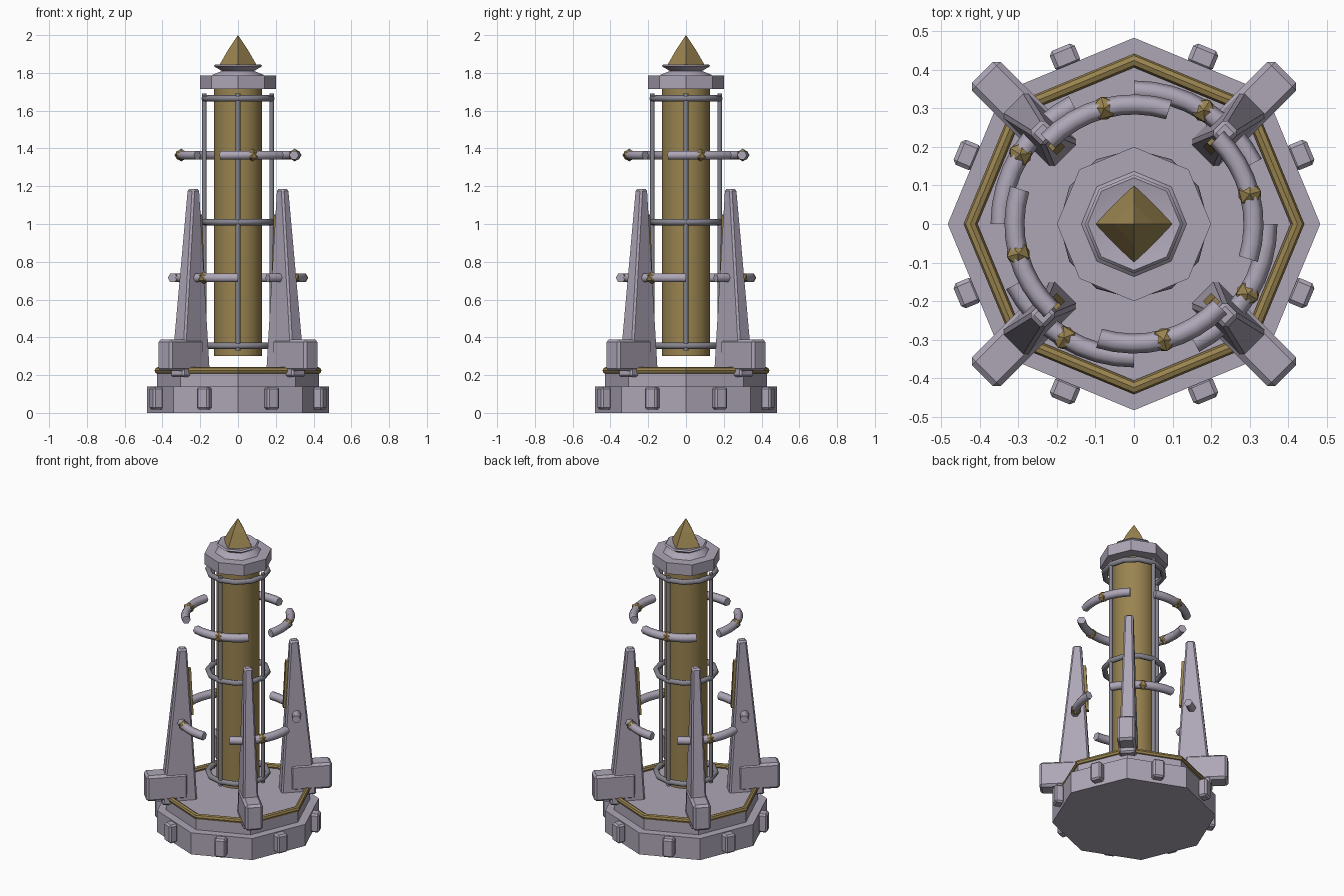
import bpy, bmesh
from math import pi, cos, sin, radians
from mathutils import Matrix

if "Cube" in bpy.data.objects:
    bpy.data.objects.remove(bpy.data.objects["Cube"])


def material(name, color):
    m = bpy.data.materials.new(name)
    m.diffuse_color = (*color, 1)
    m.use_nodes = True
    m.node_tree.nodes["Principled BSDF"].inputs["Base Color"].default_value = m.diffuse_color
    return m


GOLD = material("old_gold", (0.32, 0.23, 0.08))
STONE = material("pale_stone", (0.42, 0.38, 0.47))
STEEL = material("dark_steel", (0.24, 0.23, 0.27))


def finish(name, bm, mat, smooth=None, bevel=0):
    if bevel:
        bmesh.ops.bevel(bm, geom=bm.edges[:], offset=bevel, segments=1, affect='EDGES')
    bmesh.ops.recalc_face_normals(bm, faces=bm.faces[:])
    mesh = bpy.data.meshes.new(name)
    bm.to_mesh(mesh)
    bm.free()
    ob = bpy.data.objects.new(name, mesh)
    bpy.context.collection.objects.link(ob)
    mesh.materials.append(mat)
    if smooth:
        bpy.ops.object.select_all(action='DESELECT')
        bpy.context.view_layer.objects.active = ob
        ob.select_set(True)
        bpy.ops.object.shade_smooth_by_angle(angle=radians(smooth))
    return ob


def lathe(name, profile, n, mat, start=0, span=360, loop=False, smooth=None):
    """Turn an (r, z) profile about z; loop closes the profile, a part span gets end caps."""
    bm = bmesh.new()
    full = span == 360
    rings = []
    for i in range(n if full else n + 1):
        a = radians(start + span * i / n)
        rings.append([bm.verts.new((r * cos(a), r * sin(a), z)) for r, z in profile])
    m = len(profile)
    for i in range(n):
        a, b = rings[i], rings[(i + 1) % len(rings)]
        for j in range(m if loop else m - 1):
            k = (j + 1) % m
            bm.faces.new((a[j], b[j], b[k], a[k]))
    if not full:
        bm.faces.new(rings[0])
        bm.faces.new(rings[-1])
    elif not loop:
        for j in (0, m - 1):
            if profile[j][0] > 1e-4:
                bm.faces.new([r[j] for r in rings])
    bmesh.ops.remove_doubles(bm, verts=bm.verts[:], dist=1e-5)
    return finish(name, bm, mat, smooth)


def circle(r, z, minor, sides):
    return [(r + minor * cos(2 * pi * i / sides), z + minor * sin(2 * pi * i / sides))
            for i in range(sides)]


def taper_box(name, low, high, angle, mat, bevel=0):
    """Box between two sections (r_in, r_out, width, z), turned about z."""
    bm = bmesh.new()
    rows = []
    for r0, r1, w, z in (low, high):
        rows.append([bm.verts.new(p) for p in ((r0, -w / 2, z), (r1, -w / 2, z),
                                               (r1, w / 2, z), (r0, w / 2, z))])
    for row in rows:
        bm.faces.new(row)
    for i in range(4):
        j = (i + 1) % 4
        bm.faces.new((rows[0][i], rows[0][j], rows[1][j], rows[1][i]))
    bm.transform(Matrix.Rotation(radians(angle), 4, 'Z'))
    return finish(name, bm, mat, bevel=bevel)


# Stepped octagonal base with gold trim
lathe("base_lower", [(0.483, 0), (0.483, 0.14)], 8, STONE)
lathe("base_upper", [(0.43, 0.13), (0.43, 0.215)], 8, STONE)
lathe("base_trim", circle(0.424, 0.224, 0.018, 8), 8, GOLD, loop=True, smooth=40)
for i in range(8):
    taper_box(f"base_lug_{i}", (0.44, 0.496, 0.07, 0.018), (0.44, 0.496, 0.07, 0.137),
              22.5 + 45 * i, STONE, 0.01)

# Central column and cage
lathe("column", [(0.128, 0.3), (0.128, 1.73)], 16, GOLD, smooth=40)
for i, z in enumerate((0.355, 1.01, 1.665)):
    lathe(f"cage_ring_{i}", circle(0.177, z, 0.017, 8), 12, STEEL, loop=True, smooth=50)
for i in range(4):
    bm = bmesh.new()
    bmesh.ops.create_cone(bm, cap_ends=True, segments=8, radius1=0.012, radius2=0.012, depth=1.36,
                          matrix=Matrix.Rotation(i * pi / 2, 4, 'Z')
                          @ Matrix.Translation((0.178, 0, 1.01)))
    finish(f"cage_rod_{i}", bm, STEEL, 50)

# Cap, collar and finial
lathe("cap", [(0.2, 1.715), (0.2, 1.787)], 8, STONE)
lathe("collar", [(0.14, 1.78), (0.135, 1.79), (0.085, 1.81), (0.128, 1.836), (0.12, 1.845),
                 (0.08, 1.835)], 8, STONE, smooth=60)
lathe("finial", [(0, 1.75), (0.08, 1.81), (0.102, 1.835), (0.052, 1.923), (0, 2.0)], 4, GOLD)

# Four buttresses on the diagonals
for i in range(4):
    a = 45 + 90 * i
    taper_box(f"buttress_{i}", (0.25, 0.462, 0.1, 0.19), (0.308, 0.36, 0.052, 1.185),
              a, STONE, 0.01)
    taper_box(f"buttress_foot_{i}", (0.305, 0.556, 0.105, 0.222), (0.305, 0.556, 0.105, 0.388),
              a, STONE, 0.014)
    taper_box(f"buttress_inlay_{i}", (0.268, 0.31, 0.03, 0.75), (0.283, 0.32, 0.03, 1.05),
              a, GOLD)

# Two broken rings of floating arcs, each arc with a gold bead
for label, radius, z, mid, half in (("upper", 0.31, 1.365, 14.5, 31.5),
                                    ("lower", 0.346, 0.715, 58.5, 31.5)):
    for i in range(4):
        a = mid + 90 * i
        lathe(f"{label}_arc_{i}", circle(radius, z, 0.026, 6), 8, STONE,
              start=a - half, span=2 * half, loop=True, smooth=65)
        bm = bmesh.new()
        bmesh.ops.create_icosphere(bm, subdivisions=1, radius=0.034,
                                   matrix=Matrix.Rotation(radians(a), 4, 'Z')
                                   @ Matrix.Translation((radius, 0, z)))
        finish(f"{label}_bead_{i}", bm, GOLD)
